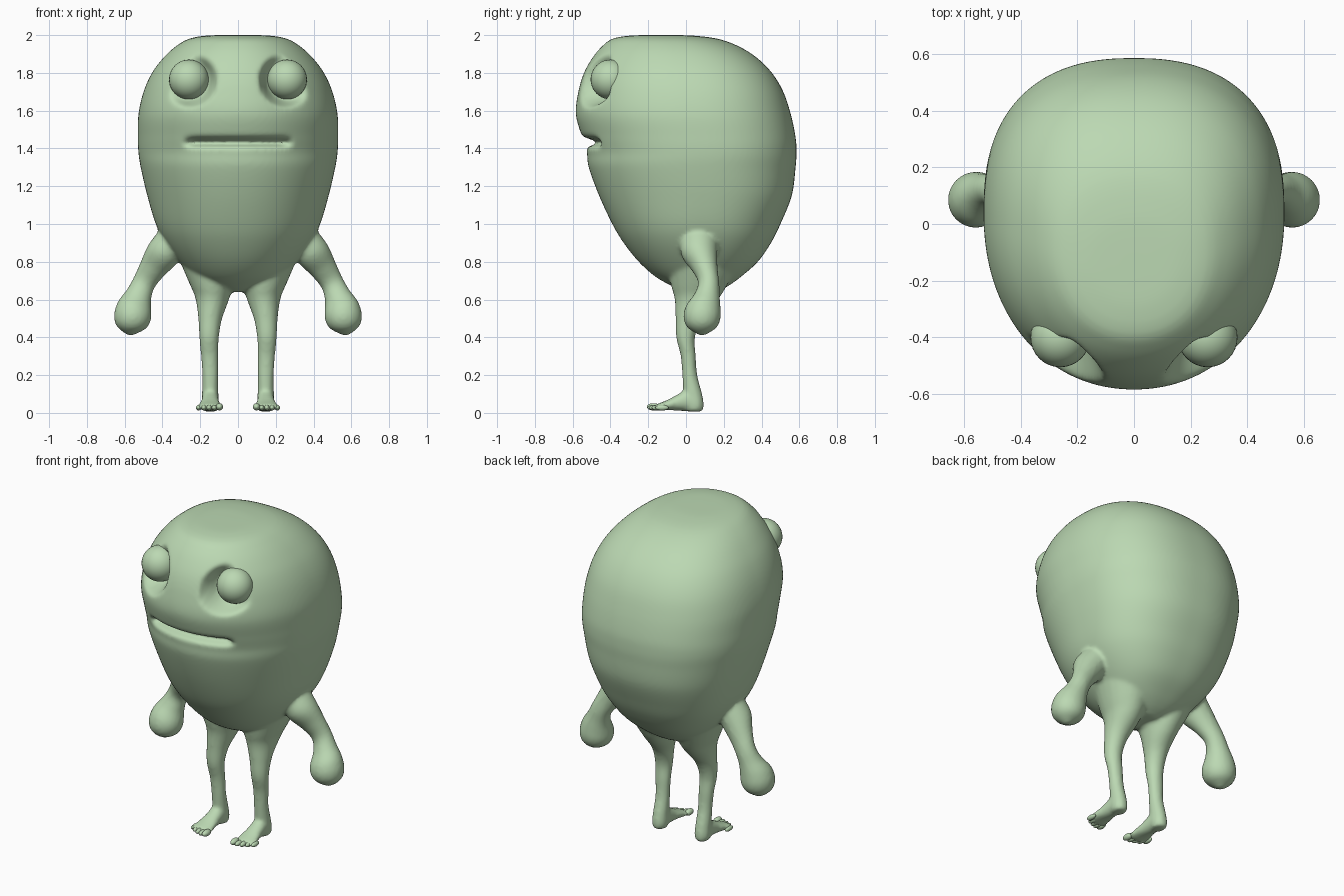
import bpy, math
from mathutils import Vector

if "Cube" in bpy.data.objects:
    bpy.data.objects.remove(bpy.data.objects["Cube"])

skin = bpy.data.materials.new("pale_green_skin")
skin.diffuse_color = (0.50, 0.69, 0.45, 1)
skin.use_nodes = True
skin.node_tree.nodes["Principled BSDF"].inputs["Base Color"].default_value = skin.diffuse_color


def catmull(rows, n):
    """Smoothly resample a list of equal-length tuples, n steps per span."""
    out = []
    for i in range(len(rows) - 1):
        p = [rows[max(i - 1, 0)], rows[i], rows[i + 1], rows[min(i + 2, len(rows) - 1)]]
        for k in range(n):
            t = k / n
            out.append([0.5 * (2 * b + (c - a) * t + (2 * a - 5 * b + 4 * c - d) * t * t
                               + (3 * b - a - 3 * c + d) * t ** 3) for a, b, c, d in zip(*p)])
    return out + [list(rows[-1])]


def smoothstep(t):
    t = min(max(t, 0), 1)
    return t * t * (3 - 2 * t)


def loft(name, rings):
    """Skin closed rings of equal size and cap both ends."""
    n = len(rings[0])
    verts = [v for r in rings for v in r]
    faces = [(i * n + j, i * n + (j + 1) % n, (i + 1) * n + (j + 1) % n, (i + 1) * n + j)
             for i in range(len(rings) - 1) for j in range(n)]
    faces += [tuple(reversed(range(n))), tuple(range(len(verts) - n, len(verts)))]
    me = bpy.data.meshes.new(name)
    me.from_pydata(verts, [], faces)
    me.materials.append(skin)
    me.shade_smooth()
    ob = bpy.data.objects.new(name, me)
    bpy.context.collection.objects.link(ob)
    return ob


def limb(name, rows, side, steps=6, n=24):
    """Tube through (x, y, z, rx, ry) rows; rx in the xz plane, ry along y."""
    pts = catmull(rows, steps)
    rings = []
    for i, (x, y, z, rx, ry) in enumerate(pts):
        a, b = pts[max(i - 1, 0)], pts[min(i + 1, len(pts) - 1)]
        d = Vector((b[0] - a[0], 0, b[2] - a[2])).normalized()
        u = Vector((-d.z, 0, d.x))
        ring = []
        for j in range(n):
            w = 2 * math.pi * j / n * -side
            p = Vector((x, y, z)) + u * rx * math.cos(w) + Vector((0, ry * math.sin(w), 0))
            ring.append((p.x * side, p.y, p.z))
        rings.append(ring)
    return loft(name, rings)


def ball(name, loc, scale):
    bpy.ops.mesh.primitive_uv_sphere_add(segments=32, ring_count=20, location=loc)
    ob = bpy.context.object
    ob.name, ob.scale = name, scale
    ob.data.materials.append(skin)
    ob.data.shade_smooth()
    return ob


# Body profile: z, half width, front y, back y
profile = [
    (0.64, 0.06, 0.00, 0.16), (0.67, 0.14, -0.07, 0.22), (0.72, 0.23, -0.16, 0.29),
    (0.80, 0.31, -0.25, 0.38), (0.90, 0.385, -0.33, 0.45), (1.00, 0.435, -0.39, 0.50),
    (1.15, 0.48, -0.46, 0.56), (1.30, 0.515, -0.515, 0.58), (1.38, 0.527, -0.525, 0.585),
    (1.46, 0.53, -0.55, 0.58), (1.58, 0.527, -0.583, 0.555), (1.70, 0.50, -0.57, 0.515),
    (1.80, 0.455, -0.54, 0.455), (1.88, 0.395, -0.495, 0.375), (1.94, 0.33, -0.445, 0.28),
    (1.98, 0.26, -0.39, 0.17), (1.997, 0.17, -0.30, 0.04), (2.0, 0.06, -0.19, -0.08)]
rings = []
for z, w, front, back in catmull(profile, 12):
    mid = front + (back - front) * 0.53
    ring = []
    for j in range(144):
        a = 2 * math.pi * j / 144
        c, s = math.cos(a), math.sin(a)
        e = 2 / 2.1 if s < 0 else 2 / 2.4
        x = w * math.copysign(abs(c) ** e, c)
        y = mid + (back - mid if s > 0 else mid - front) * math.copysign(abs(s) ** e, s)
        if s < 0:
            # mouth crease
            y += 0.075 * math.exp(-((z - 1.433) / 0.02) ** 2) * smoothstep((0.30 - abs(x)) / 0.08)
            # eye sockets
            d = math.hypot(abs(x) - 0.26, z - 1.765)
            y += max(-0.40 - y, 0) * smoothstep((0.155 - d) / 0.055)
        ring.append((x, y, z))
    rings.append(ring)
body = loft("body", rings)

arm = [(0.33, 0.07, 0.93, 0.09, 0.10), (0.40, 0.07, 0.84, 0.09, 0.095),
       (0.455, 0.10, 0.76, 0.072, 0.068), (0.497, 0.12, 0.69, 0.062, 0.056),
       (0.525, 0.11, 0.625, 0.070, 0.068), (0.548, 0.09, 0.56, 0.093, 0.093),
       (0.56, 0.085, 0.50, 0.098, 0.098), (0.567, 0.085, 0.45, 0.075, 0.075),
       (0.57, 0.085, 0.41, 0.012, 0.012)]
leg = [(0.15, 0.09, 0.80, 0.15, 0.19), (0.137, 0.07, 0.68, 0.115, 0.15),
       (0.138, 0.055, 0.60, 0.088, 0.115), (0.148, 0.015, 0.50, 0.063, 0.07),
       (0.153, -0.002, 0.40, 0.052, 0.05), (0.15, 0.012, 0.30, 0.046, 0.04),
       (0.147, 0.02, 0.20, 0.042, 0.04), (0.147, 0.036, 0.10, 0.044, 0.05),
       (0.147, 0.043, 0.04, 0.046, 0.052), (0.147, 0.043, 0.008, 0.036, 0.044)]
# Foot sections from heel to ball: y, centre x, half width, bottom z, top z
foot = [(0.088, 0.147, 0.02, 0.012, 0.045), (0.06, 0.147, 0.042, 0.004, 0.10),
        (0.01, 0.147, 0.045, 0.008, 0.125), (-0.05, 0.148, 0.049, 0.012, 0.095),
        (-0.10, 0.15, 0.060, 0.014, 0.068), (-0.145, 0.152, 0.067, 0.012, 0.05),
        (-0.165, 0.152, 0.058, 0.018, 0.042)]
parts = [body]
for side, tag in ((1, "left"), (-1, "right")):
    parts.append(limb(tag + "_arm", arm, side))
    parts.append(limb(tag + "_leg", leg, side))
    sole = []
    for y, x, w, lo, hi in catmull(foot, 4):
        sole.append([(side * (x + w * math.cos(t)), y, (lo + hi) / 2 + (hi - lo) / 2 * math.sin(t))
                     for t in [side * 2 * math.pi * j / 24 for j in range(24)]])
    parts.append(loft(tag + "_foot", sole))
    # toes, the big one on the inner side
    for k in range(5):
        r = 0.019 if k == 0 else 0.0145
        ball(f"{tag}_toe_{k + 1}", (side * (0.098 + 0.0275 * k), -0.172 + 0.004 * k * k * 0.7, 0.013 + r),
             (r, 0.035, r))
    # eyeball
    ball(tag + "_eye", (side * 0.26, -0.40, 1.765), (0.105, 0.105, 0.105))

# Fuse body, limbs and feet into one soft skin
bpy.ops.object.select_all(action='DESELECT')
for ob in parts:
    ob.select_set(True)
bpy.context.view_layer.objects.active = body
bpy.ops.object.join()
remesh = body.modifiers.new("fuse", 'REMESH')
remesh.mode = 'VOXEL'
remesh.voxel_size = 0.011
remesh.use_smooth_shade = True
soft = body.modifiers.new("soften", 'SMOOTH')
soft.factor = 0.5
soft.iterations = 6
